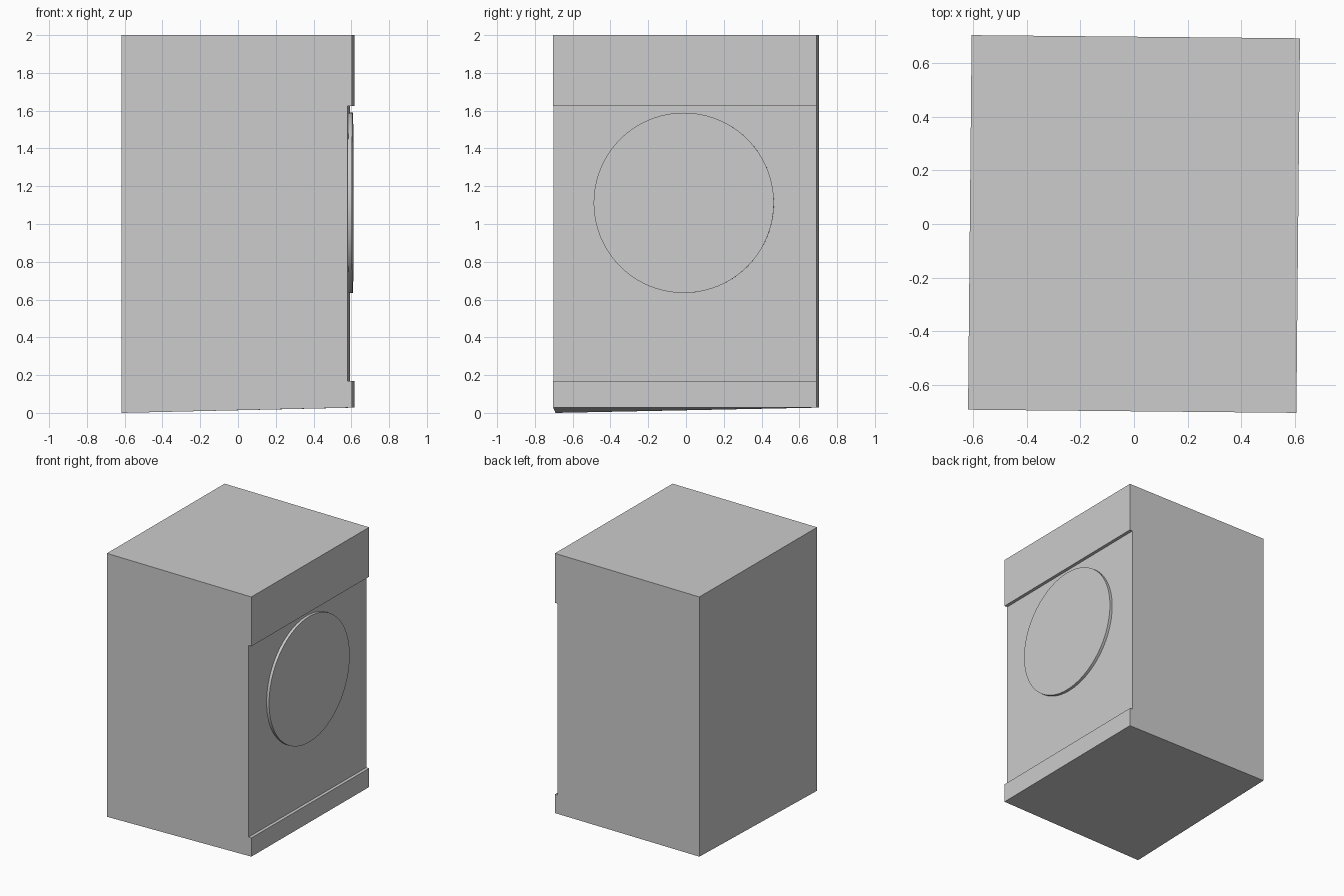
import bpy
import bmesh
from math import radians, pi
from mathutils import Matrix

cube = bpy.data.objects.get("Cube")
if cube:
    bpy.data.objects.remove(cube, do_unlink=True)

grey = bpy.data.materials.new("light grey")
grey.use_nodes = True
colour = (0.604, 0.604, 0.604, 1)
grey.diffuse_color = colour
grey.node_tree.nodes["Principled BSDF"].inputs["Base Color"].default_value = colour

YAW = Matrix.Rotation(radians(-0.55), 4, "Z")
HALF_W, HALF_D = 0.611, 0.697
PANEL_X, DISC_X = 0.587, 0.608
BASE_Z = 0.028


def add_object(name, bm):
    bmesh.ops.recalc_face_normals(bm, faces=bm.faces)
    bm.transform(YAW)
    mesh = bpy.data.meshes.new(name)
    bm.to_mesh(mesh)
    bm.free()
    mesh.materials.append(grey)
    obj = bpy.data.objects.new(name, mesh)
    bpy.context.collection.objects.link(obj)
    return obj


# Cabinet: side profile with a shallow recessed panel, extruded in depth
profile = [(-HALF_W, BASE_Z), (HALF_W, BASE_Z), (HALF_W, 0.17), (PANEL_X, 0.17),
           (PANEL_X, 1.625), (HALF_W, 1.625), (HALF_W, 2), (-HALF_W, 2)]
bm = bmesh.new()
face = bm.faces.new([bm.verts.new((x, -HALF_D, z)) for x, z in profile])
extruded = bmesh.ops.extrude_face_region(bm, geom=[face], use_keep_orig=True)
moved = [g for g in extruded["geom"] if isinstance(g, bmesh.types.BMVert)]
bmesh.ops.translate(bm, verts=moved, vec=(0, 2 * HALF_D, 0))
# One bottom corner reaches lower than the others
for v in bm.verts:
    if v.co.x < 0 and v.co.y < 0 and v.co.z < 1:
        v.co.z = 0
add_object("cabinet", bm)

# Round door raised from the recessed panel
bm = bmesh.new()
bmesh.ops.create_cone(bm, cap_ends=True, segments=96, radius1=0.477, radius2=0.477,
                      depth=DISC_X - PANEL_X + 0.01)
bm.transform(Matrix.Translation(((DISC_X + PANEL_X - 0.01) / 2, -0.006, 1.112))
             @ Matrix.Rotation(pi / 2, 4, "Y"))
door = add_object("round_door", bm)
bpy.ops.object.select_all(action="DESELECT")
door.select_set(True)
bpy.context.view_layer.objects.active = door
bpy.ops.object.shade_smooth_by_angle(angle=radians(30))
